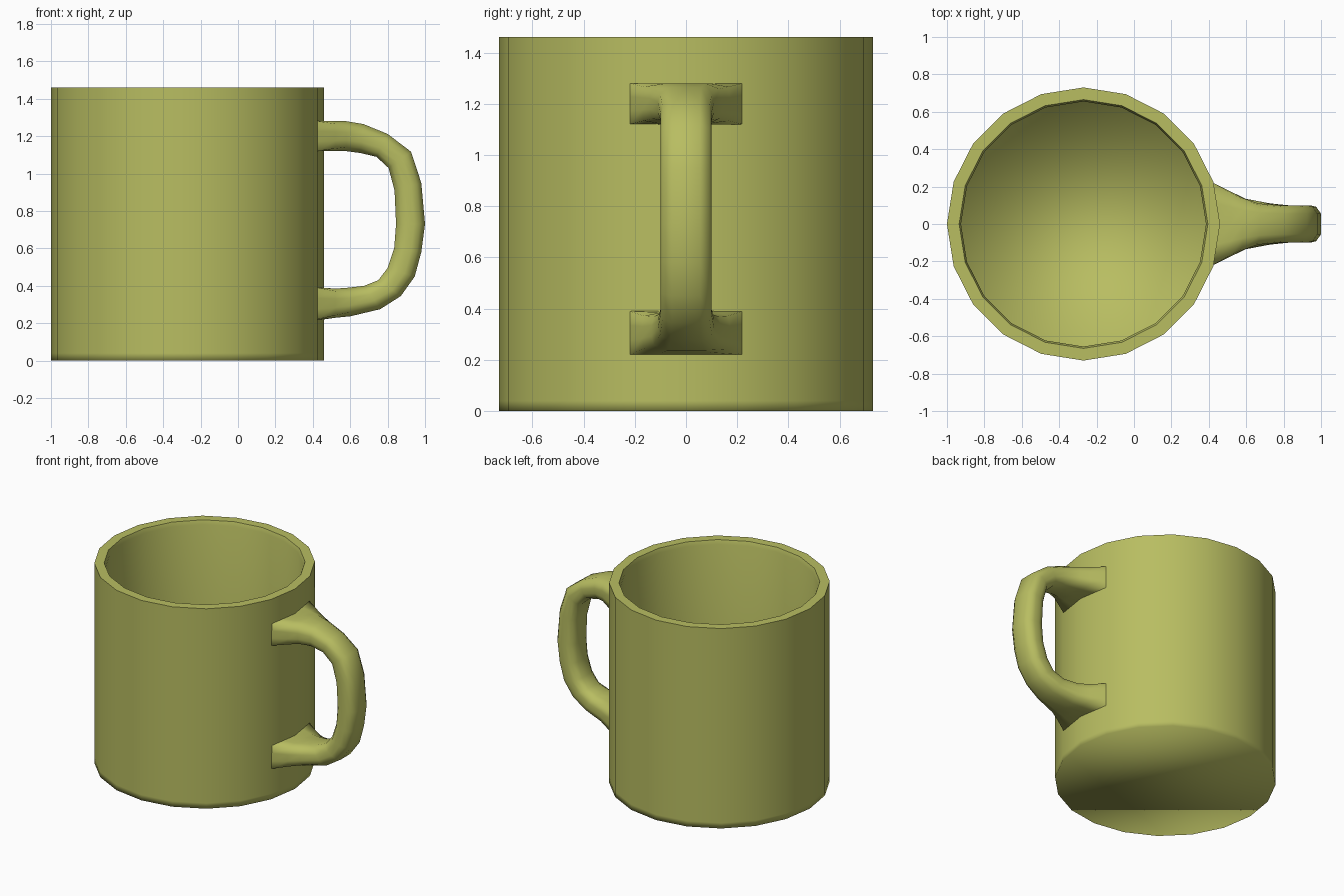
import bpy, bmesh, math

if "Cube" in bpy.data.objects:
    bpy.data.objects.remove(bpy.data.objects["Cube"])

CX, SIDES = -0.27, 20
mat = bpy.data.materials.new("olive_glaze")
mat.diffuse_color = (0.48, 0.51, 0.12, 1)
mat.use_nodes = True
mat.node_tree.nodes["Principled BSDF"].inputs["Base Color"].default_value = mat.diffuse_color


def finish(name, bm):
    bmesh.ops.recalc_face_normals(bm, faces=bm.faces)
    for f in bm.faces:
        f.smooth = True
    me = bpy.data.meshes.new(name)
    bm.to_mesh(me)
    bm.free()
    me.materials.append(mat)
    ob = bpy.data.objects.new(name, me)
    bpy.context.collection.objects.link(ob)
    return ob


def loft(rings, bm):
    """Bridge successive vertex rings and cap both ends."""
    n = len(rings[0])
    for a, b in zip(rings, rings[1:]):
        for i in range(n):
            j = (i + 1) % n
            bm.faces.new((a[i], a[j], b[j], b[i]))
    bm.faces.new(rings[0])
    bm.faces.new(rings[-1][::-1])


# Cup body: one profile from underside, up the outside, over the rim, down inside
profile = [(0.73, 0), (0.73, 0.04), (0.73, 1.46),
           (0.665, 1.46), (0.655, 1.43), (0.655, 0.11), (0.655, 0.07)]
bm = bmesh.new()
rings = [[bm.verts.new((CX + r * math.cos(2 * math.pi * k / SIDES),
                        r * math.sin(2 * math.pi * k / SIDES), z))
          for k in range(SIDES)] for r, z in profile]
loft(rings, bm)
for e in bm.edges:  # crisp rim edges
    if all(v.co.z > 1.45 for v in e.verts):
        e.smooth = False
finish("cup_body", bm)

# Handle: outer x,z / inner x,z / half width / roundness of the section
stations = [
    (0.455, 1.28, 0.455, 1.12, 0.22, 0.0),
    (0.52, 1.28, 0.52, 1.12, 0.172, 0.5),
    (0.58, 1.28, 0.58, 1.12, 0.14, 0.8),
    (0.67, 1.265, 0.655, 1.11, 0.11, 1),
    (0.80, 1.212, 0.74, 1.09, 0.10, 1),
    (0.925, 1.117, 0.805, 1.03, 0.10, 1),
    (0.98, 0.95, 0.837, 0.91, 0.10, 1),
    (1.0, 0.73, 0.845, 0.73, 0.10, 1),
    (0.98, 0.58, 0.835, 0.60, 0.10, 1),
    (0.945, 0.45, 0.80, 0.495, 0.10, 1),
    (0.87, 0.345, 0.75, 0.43, 0.10, 1),
    (0.76, 0.275, 0.675, 0.40, 0.11, 1),
    (0.60, 0.237, 0.59, 0.39, 0.135, 0.8),
    (0.52, 0.229, 0.52, 0.385, 0.172, 0.5),
    (0.455, 0.22, 0.455, 0.39, 0.22, 0.0),
]
# Quarter sections (across, thick): square at the wall, rounded along the grip
square = [(0, 1), (0.5, 1), (1, 1), (1, 0.35)]
round_ = [(0, 1), (0.55, 1), (0.92, 0.66), (1, 0.25)]


def section(t):
    q = [(a + (c - a) * t, b + (d - b) * t)
         for (a, b), (c, d) in zip(square, round_)]
    right = q + [(a, -b) for a, b in q[::-1]]
    return right + [(-a, b) for a, b in right[-2:0:-1]]


bm = bmesh.new()
rings = []
for i, (ox, oz, ix, iz, w, t) in enumerate(stations):
    root = i in (0, len(stations) - 1)
    ring = []
    for a, b in section(t):
        f = (1 + b) / 2
        x = ix + (ox - ix) * f
        if root:  # follow the wall facet at the joint
            x -= 0.15 * abs(a * w)
        ring.append(bm.verts.new((x, a * w, iz + (oz - iz) * f)))
    rings.append(ring)
loft(rings, bm)
for e in bm.edges:  # hard end caps, hidden in the wall
    if all(v in rings[0] for v in e.verts) or all(v in rings[-1] for v in e.verts):
        e.smooth = False
finish("handle", bm)
